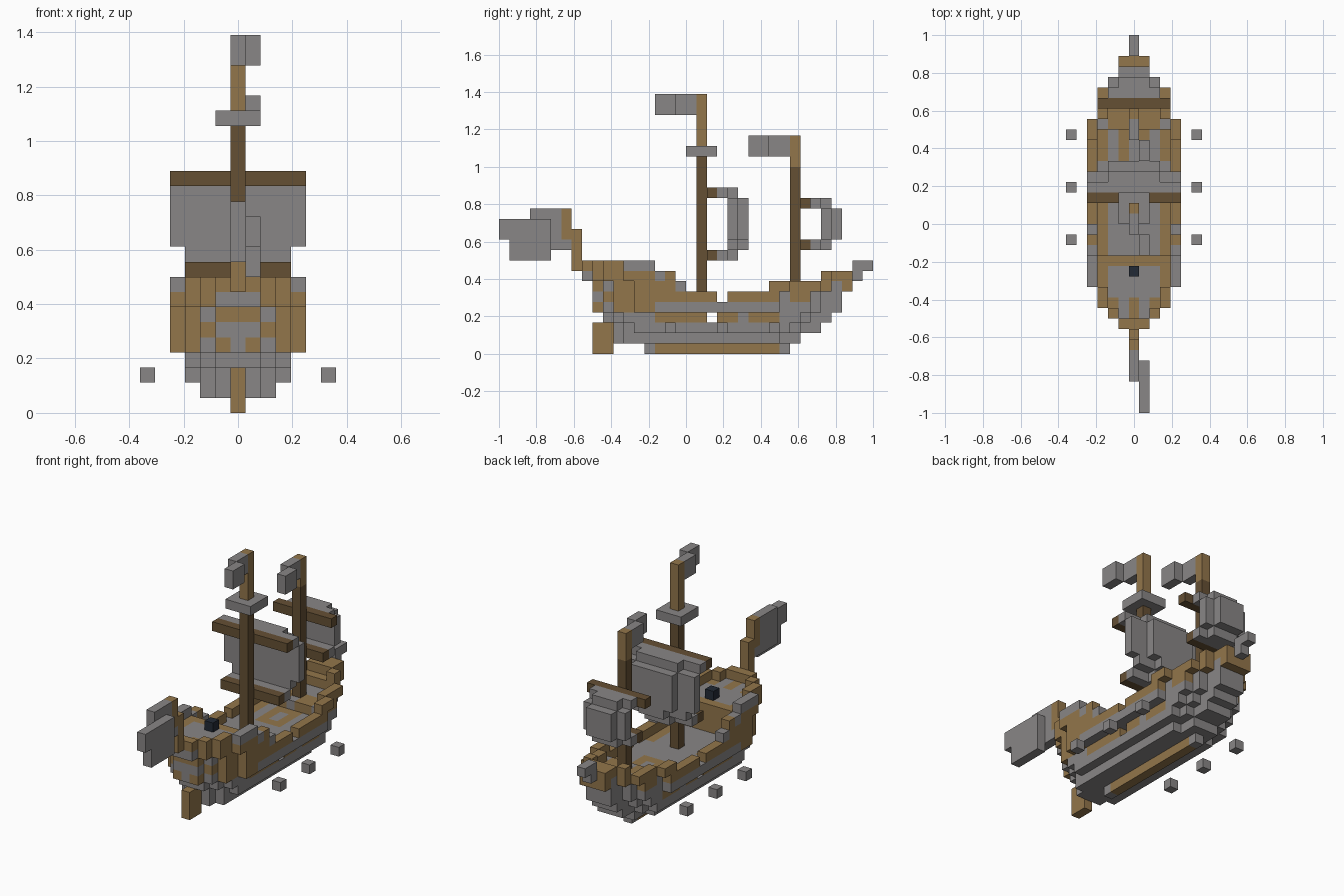
import bpy, bmesh
from mathutils import Vector

U = 1 / 18          # edge of one block

cube = bpy.data.objects.get("Cube")
if cube:
    bpy.data.objects.remove(cube)


def material(name, rgb):
    m = bpy.data.materials.new(name)
    m.use_nodes = True
    m.diffuse_color = (*rgb, 1)
    m.node_tree.nodes["Principled BSDF"].inputs["Base Color"].default_value = (*rgb, 1)
    return m


GRAY, WOOD, DARK, NAVY = range(4)
mats = [material("gray", (0.25, 0.24, 0.24)), material("light wood", (0.29, 0.18, 0.07)),
        material("dark wood", (0.13, 0.08, 0.034)), material("navy", (0.016, 0.023, 0.036))]


def span(a, b):
    return range(a, b + 1)


def box(cells, xs, ys, zs, color):
    """Fill a block range; each range is an inclusive pair."""
    for x in span(*xs):
        for y in span(*ys):
            for z in span(*zs):
                cells[x, y, z] = color


def build(name, cells):
    """Turn blocks into a mesh holding only the exposed faces."""
    bm = bmesh.new()
    verts = {}

    def vert(p):
        key = tuple(round(c) for c in p)
        if key not in verts:
            x, y, z = key
            verts[key] = bm.verts.new(((x - 0.5) * U, y * U - 1, z * U))
        return verts[key]

    for cell, color in cells.items():
        for axis in range(3):
            for side in (0, 1):
                n = Vector((0, 0, 0))
                n[axis] = 2 * side - 1
                if tuple(int(a + b) for a, b in zip(cell, n)) in cells:
                    continue
                u, v = Vector((0, 0, 0)), Vector((0, 0, 0))
                u[(axis + 1) % 3] = v[(axis + 2) % 3] = 1
                base = Vector(cell)
                base[axis] += side
                quad = [base, base + u, base + u + v, base + v]
                if not side:
                    quad.reverse()
                face = bm.faces.new([vert(p) for p in quad])
                face.material_index = color
    mesh = bpy.data.meshes.new(name)
    bm.to_mesh(mesh)
    bm.free()
    for m in mats:
        mesh.materials.append(m)
    ob = bpy.data.objects.new(name, mesh)
    bpy.context.collection.objects.link(ob)
    return ob


def half_width(y, start, end, widest):
    """Hull half width, tapering to stern and bow."""
    stern, bow = y - start, end - y
    w_stern = (1, 2, 3, 3)[stern] if stern < 4 else 4
    w_bow = (1, 1, 2, 3, 3, 3)[bow] if bow < 6 else 4
    return min(w_stern, w_bow, widest)


def hull_color(x, y, z):
    a = abs(x)
    if z < 3:
        return GRAY
    if z == 3:
        return WOOD if 15 <= y <= 26 and y != 23 else GRAY
    if z == 4:
        stern = y < 15 and not (y < 10 and a != 1) and a not in (0, 2)
        return WOOD if stern else GRAY
    if y < 12 and (a, z) in ((1, 7), (2, 6)):
        return GRAY
    if z == 5 and (y in (9, 27) or y > 30):
        return GRAY
    if (y, z) in ((17, 6), (15, 7), (8, 7)) or (z == 6 and y == 32):
        return GRAY
    return GRAY if z == 8 and y >= 12 else WOOD


# Hull: solid lower layers with a port cut right through
hull = {}
box(hull, (0, 0), (14, 27), (0, 0), WOOD)
hull[0, 14, 0] = hull[0, 27, 0] = GRAY
for z, start, end, widest in ((1, 11, 28, 2), (2, 11, 30, 3), (3, 10, 31, 3), (4, 9, 32, 4)):
    for y in span(start, end):
        w = half_width(y, start, end, widest)
        for x in span(-w, w):
            if (y, z) != (20, 3):
                hull[x, y, z] = hull_color(x, y, z)

# Raised stern and bow, with bulwarks along the sides
for z, start, end in ((5, 9, 32), (6, 9, 33), (7, 8, 33), (8, 8, 33)):
    stern_rail = {5: 20, 6: 17, 7: 16, 8: 14}[z]
    bow_rail = {5: 22, 6: 26, 7: 31, 8: 99}[z]
    stern_fill = {5: 14, 6: 14, 7: 14, 8: 0}[z]
    bow_fill = {5: 27, 6: 31, 7: 32, 8: 99}[z]
    for y in span(start, end):
        w = half_width(y, start, end, 4)
        nxt = min(half_width(y - 1, start, end, 4) if y > start else -1,
                  half_width(y + 1, start, end, 4) if y < end else -1)
        for x in span(-w, w):
            edge = abs(x) == w or abs(x) > nxt
            rail = edge and (y <= stern_rail or y >= bow_rail)
            if rail or y <= stern_fill or y >= bow_fill:
                hull[x, y, z] = hull_color(x, y, z)

# Deck colours
for (x, y, z) in list(hull):
    if (x, y, z + 1) in hull:
        continue
    a = abs(x)
    if z == 7 and 11 <= y <= 13 and a <= 2:
        hull[x, y, z] = GRAY
    elif z == 4 and a <= 3 and 15 <= y <= 26:
        hatch = 23 <= y <= 26 and a <= 1 and (a == 1 or y in (23, 26))
        side = a == 3 and (y < 20 or y > 23)
        hull[x, y, z] = WOOD if hatch or side else GRAY
    elif z == 5 and y >= 27 and a <= 2:
        hull[x, y, z] = GRAY if a == 0 or y > 28 else WOOD
build("hull", hull)

# Stem head, rudder and wheel
stem = {}
box(stem, (0, 0), (34, 35), (8, 8), GRAY)
box(stem, (0, 0), (34, 34), (7, 7), GRAY)
build("stem_head", stem)
rudder = {}
box(rudder, (0, 0), (9, 10), (0, 2), WOOD)
build("rudder", rudder)
build("wheel", {(0, 13, 8): NAVY})

# Cannonballs on both sides
for side, name in ((1, "left"), (-1, "right")):
    for i, y in enumerate((16, 21, 26)):
        build(f"{name}_cannonball_{i + 1}", {(side * 6, y, 2): GRAY})

# Masts with their flags
for name, y, bottom, dark_top, top in (("main", 19, 5, 18, 24), ("fore", 28, 6, 17, 20)):
    mast, flag = {}, {}
    box(mast, (0, 0), (y, y), (bottom, dark_top), DARK)
    box(mast, (0, 0), (y, y), (dark_top + 1, top), WOOD)
    build(name + "_mast", mast)
    box(flag, (0, 0), (y - 2, y - 1), (top - 1, top), GRAY)
    box(flag, (1, 1), (y - 4, y - 3), (top - 1, top), GRAY)
    build(name + "_flag", flag)

# Lookout platform around the main mast
nest = {}
box(nest, (-1, 1), (18, 20), (19, 19), GRAY)
del nest[0, 19, 19]
build("lookout", nest)

# Yards
for name, w, y, z in (("main_upper", 4, 20, 15), ("main_lower", 3, 20, 9),
                      ("fore_upper", 3, 29, 14), ("fore_lower", 2, 29, 10)):
    yard = {}
    box(yard, (-w, w), (y, y), (z, z), DARK)
    build(name + "_yard", yard)

# Billowing sails, listed as half width, depth range, height range
sails = {
    "main_sail": ((4, (21, 21), (15, 15)), (2, (22, 22), (15, 15)), (4, (22, 22), (11, 14)),
                  (2, (23, 23), (11, 14)), (3, (22, 22), (10, 10)), (1, (23, 23), (10, 10)),
                  (3, (21, 21), (9, 9)), (1, (22, 22), (9, 9))),
    "fore_sail": ((2, (30, 30), (14, 14)), (1, (31, 31), (14, 14)), (2, (31, 31), (11, 13)),
                  (1, (32, 32), (11, 13)), (2, (30, 30), (10, 10)), (1, (31, 31), (10, 10))),
}
for name, rows in sails.items():
    sail = {}
    for w, ys, zs in rows:
        box(sail, (-w, w), ys, zs, GRAY)
    build(name, sail)

# Stern staff and its large flag
staff, flag = {}, {}
box(staff, (0, 0), (7, 7), (8, 11), WOOD)
box(staff, (0, 0), (6, 6), (11, 13), WOOD)
build("stern_staff", staff)
box(flag, (0, 0), (3, 5), (10, 13), GRAY)
box(flag, (0, 0), (6, 6), (10, 10), GRAY)
box(flag, (1, 1), (0, 4), (11, 12), GRAY)
box(flag, (1, 1), (1, 4), (9, 10), GRAY)
build("stern_flag", flag)
